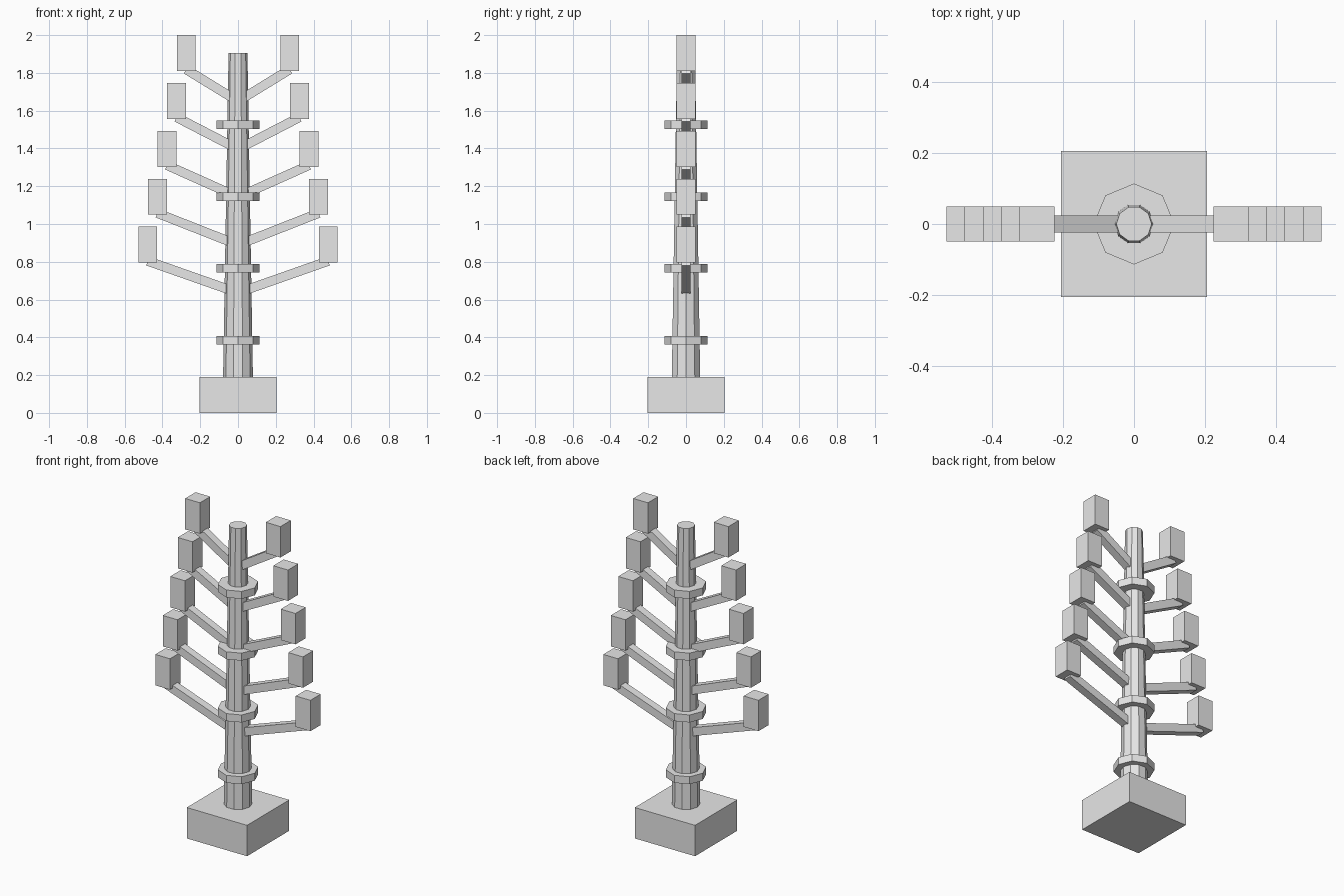
import bpy
import math

cube = bpy.data.objects.get("Cube")
if cube:
    bpy.data.objects.remove(cube, do_unlink=True)

grey = bpy.data.materials.new("light_grey")
grey.use_nodes = True
grey.diffuse_color = (0.8, 0.8, 0.8, 1)
grey.node_tree.nodes["Principled BSDF"].inputs["Base Color"].default_value = (0.8, 0.8, 0.8, 1)


def finish(name):
    obj = bpy.context.object
    obj.name = name
    obj.data.materials.append(grey)
    return obj


def box(name, centre, size, tilt=0):
    bpy.ops.mesh.primitive_cube_add(size=1, location=centre, rotation=(0, tilt, 0))
    obj = finish(name)
    obj.scale = size
    return obj


def tapered(name, sides, r_bottom, r_top, z_bottom, z_top, turn):
    bpy.ops.mesh.primitive_cone_add(
        vertices=sides, radius1=r_bottom, radius2=r_top, depth=z_top - z_bottom,
        location=(0, 0, (z_bottom + z_top) / 2), rotation=(0, 0, turn))
    return finish(name)


# Base block and ten-sided tapering trunk
BASE_TOP = 0.19
box("base", (0, 0, BASE_TOP / 2), (0.41, 0.41, BASE_TOP))
tapered("trunk", 10, 0.079, 0.05, BASE_TOP, 1.905, math.pi / 2)

# Octagonal collars around the trunk
for i in range(4):
    z = 0.385 + 0.38 * i
    tapered(f"collar_{i + 1}", 8, 0.114, 0.114, z - 0.023, z + 0.023, 0)

# Rising arms, shorter toward the top, each carrying an upright block
RISE = 0.168
for i in range(5):
    reach = 0.478 - 0.051 * i
    z_root = 0.636 + 0.2535 * i
    length = math.hypot(reach, RISE)
    for side, s in (("left", 1), ("right", -1)):
        box(f"{side}_arm_{i + 1}", (s * reach / 2, 0, z_root + RISE / 2),
            (length, 0.049, 0.049), -s * math.atan2(RISE, reach))
        box(f"{side}_block_{i + 1}", (s * reach, 0, 0.891 + 0.2535 * i),
            (0.1, 0.1, 0.19))
